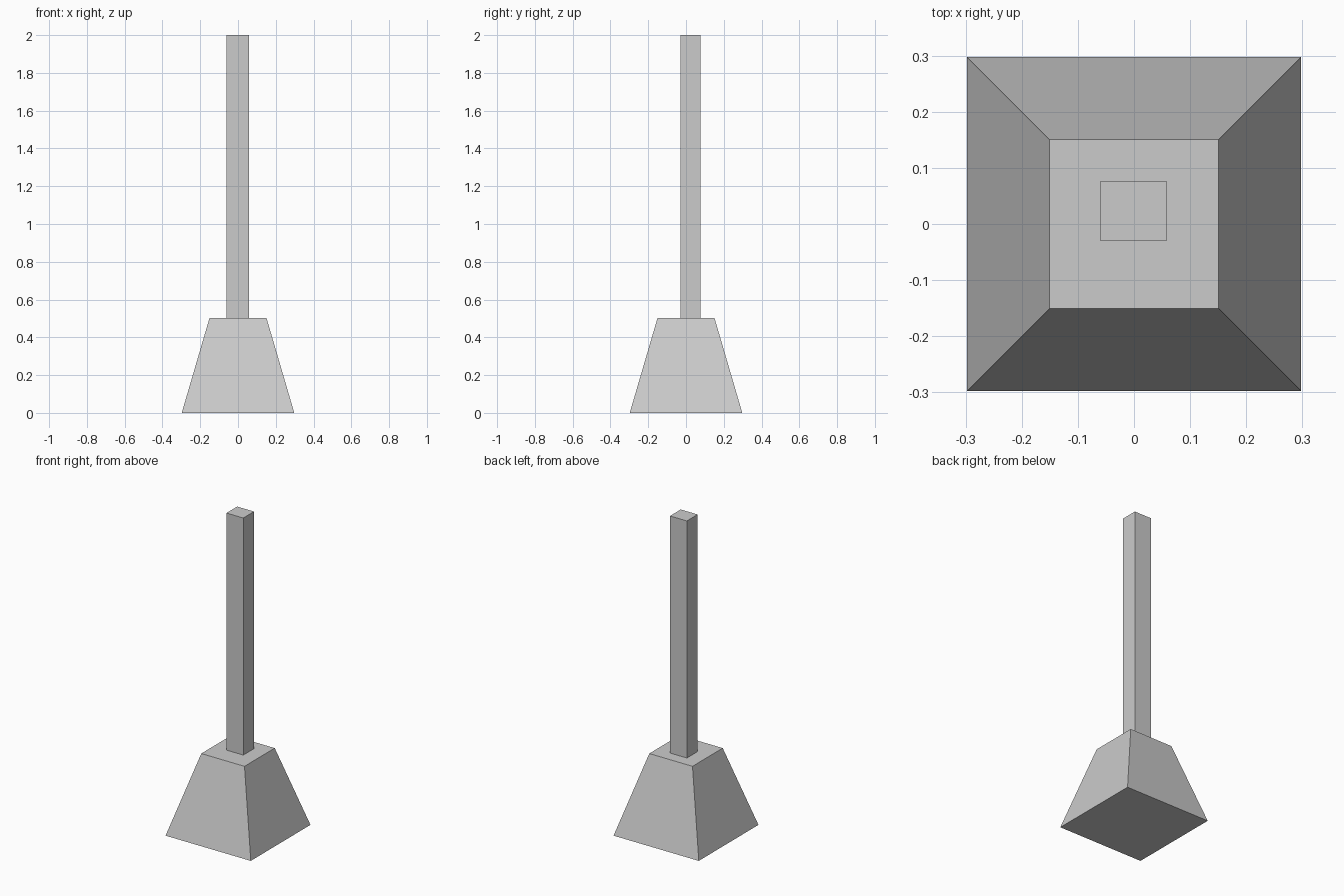
import bpy, bmesh

if "Cube" in bpy.data.objects:
    bpy.data.objects.remove(bpy.data.objects["Cube"])


def frustum(name, bottom, top, z0, z1):
    """Four-sided solid between two rectangles given as (x0, x1, y0, y1)."""
    bm = bmesh.new()
    rings = []
    for (x0, x1, y0, y1), z in ((bottom, z0), (top, z1)):
        rings.append([bm.verts.new((x, y, z))
                      for x, y in ((x0, y0), (x1, y0), (x1, y1), (x0, y1))])
    low, high = rings
    bm.faces.new(low[::-1])
    bm.faces.new(high)
    for i in range(4):
        j = (i + 1) % 4
        bm.faces.new((low[i], low[j], high[j], high[i]))
    mesh = bpy.data.meshes.new(name)
    bm.to_mesh(mesh)
    bm.free()
    obj = bpy.data.objects.new(name, mesh)
    bpy.context.collection.objects.link(obj)
    return obj


def square(half):
    return (-half, half, -half, half)


BASE_TOP = 0.502

# Tapered footing
frustum("base", square(0.298), square(0.151), 0, BASE_TOP)

# Square post, slightly off-centre toward the back
post = (-0.06, 0.058, -0.03, 0.077)
frustum("post", post, post, BASE_TOP, 2.0)
